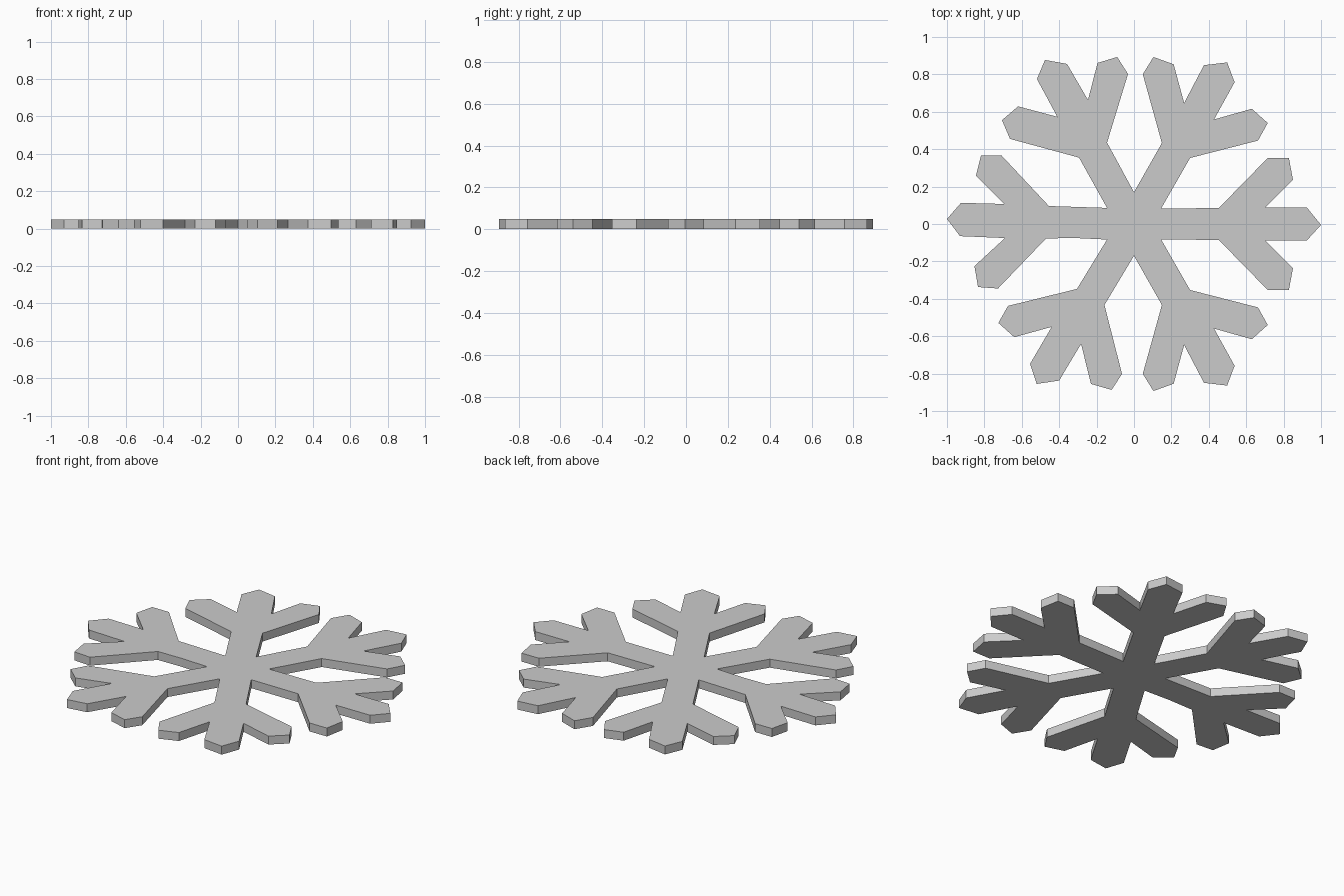
import bpy, bmesh

THICKNESS = 0.05

# Upper half of the right side: straight arm (tip first), then diagonal arm, up to the top notch
right_arm = [(1, -.005), (.925, .087), (.70, .087), (.85, .236), (.828, .353),
             (.715, .353), (.453, .085), (.145, .083)]
diagonal_arm = [(.30, .353), (.663, .446), (.715, .54), (.63, .616), (.428, .559),
                (.538, .758), (.498, .864), (.374, .849), (.268, .647), (.212, .854),
                (.104, .893), (.047, .801), (.149, .433), (0, .17)]

# The left arms are slightly irregular, so each has its own short profile
upper_left_arm = [(-.144, .435), (-.032, .802), (-.09, .893), (-.195, .861), (-.246, .663),
                  (-.358, .856), (-.476, .877), (-.519, .775), (-.41, .573), (-.62, .629),
                  (-.706, .555), (-.663, .455), (-.294, .355)]
left_arm = [(-.144, .086), (-.455, .096), (-.709, .367), (-.818, .367), (-.845, .257),
            (-.695, .107), (-.925, .113), (-1, .027), (-.93, -.065), (-.69, -.075),
            (-.853, -.225), (-.834, -.337), (-.727, -.345), (-.47, -.077), (-.315, -.075)]
lower_left_arm = [(-.144, -.083), (-.305, -.347), (-.674, -.438), (-.725, -.529),
                  (-.64, -.605), (-.44, -.55), (-.556, -.748), (-.52, -.855),
                  (-.40, -.837), (-.283, -.641), (-.23, -.855), (-.12, -.887),
                  (-.064, -.802), (-.158, -.433)]

# Mirror the right side downward and join everything into one loop
right_upper = right_arm + diagonal_arm
right_lower = [(x, -y) for x, y in reversed(right_upper[1:])]
outline = right_upper + upper_left_arm + left_arm + lower_left_arm + right_lower

# Flat snowflake plate: fill the outline and extrude it upward
bm = bmesh.new()
base = bm.faces.new([bm.verts.new((x, y, 0)) for x, y in outline])
top = bmesh.ops.extrude_face_region(bm, geom=[base], use_keep_orig=True)
bmesh.ops.translate(bm, vec=(0, 0, THICKNESS),
                    verts=[g for g in top["geom"] if isinstance(g, bmesh.types.BMVert)])
bmesh.ops.recalc_face_normals(bm, faces=bm.faces)

mesh = bpy.data.meshes.new("snowflake")
bm.to_mesh(mesh)
bm.free()
snowflake = bpy.data.objects.new("snowflake", mesh)
bpy.context.collection.objects.link(snowflake)
